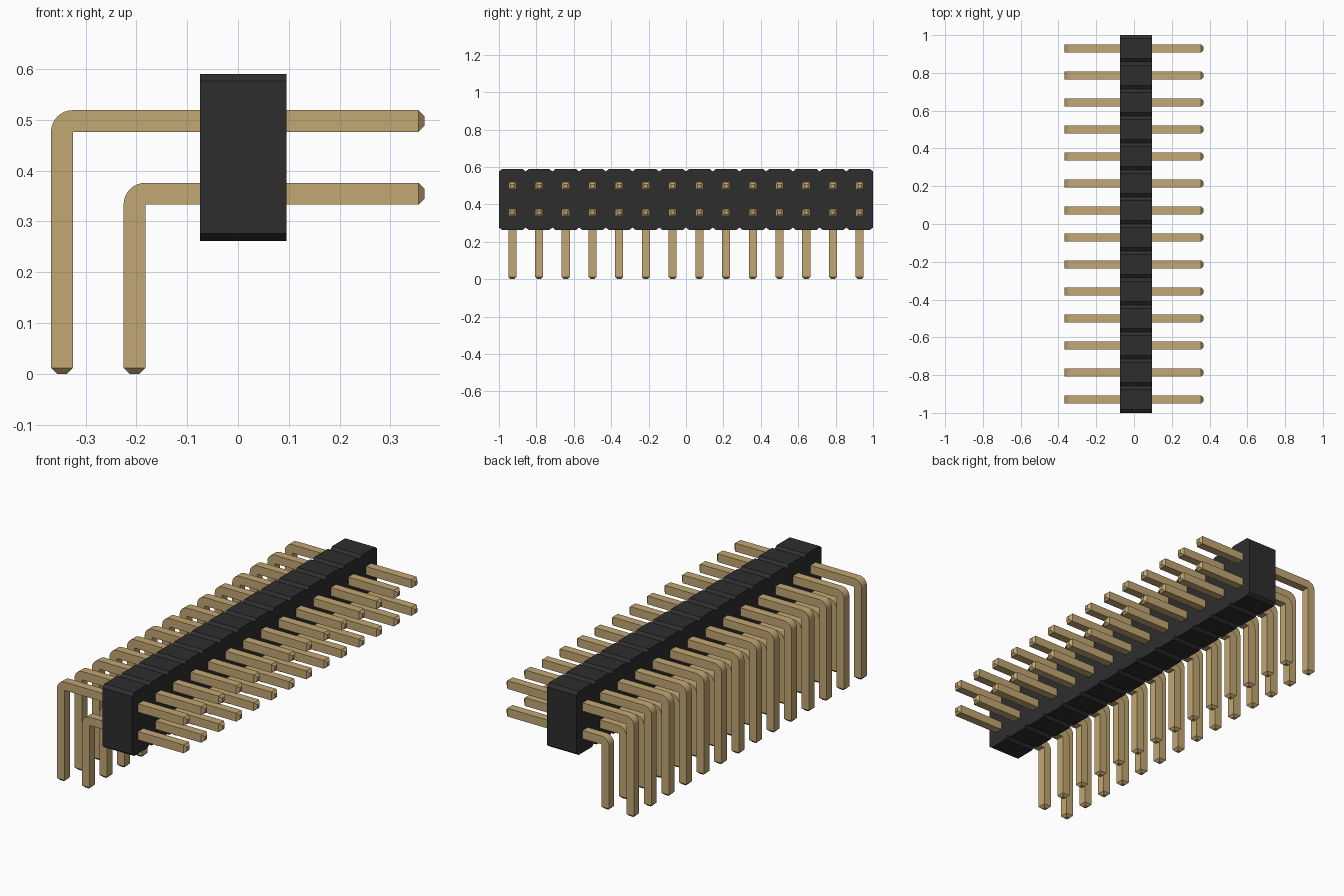
import bpy
import bmesh
from math import sin, cos, pi
from mathutils import Vector

cube = bpy.data.objects.get("Cube")
if cube:
    bpy.data.objects.remove(cube, do_unlink=True)

COUNT = 14
PITCH = 2 / COUNT
THICK = 0.043           # square pin thickness
TIP = 0.012             # tip chamfer
FREE_END = 0.367        # straight end of every pin


def make_material(name, color, roughness):
    mat = bpy.data.materials.new(name)
    mat.use_nodes = True
    mat.diffuse_color = color
    bsdf = mat.node_tree.nodes["Principled BSDF"]
    bsdf.inputs["Base Color"].default_value = color
    bsdf.inputs["Roughness"].default_value = roughness
    return mat


gold = make_material("pin gold", (0.54, 0.385, 0.17, 1), 0.5)
black = make_material("housing black", (0.027, 0.027, 0.027, 1), 0.6)


def extrude_outline(bm, points, depth):
    """Make a solid from a flat outline pushed along depth."""
    face = bm.faces.new([bm.verts.new(p) for p in points])
    result = bmesh.ops.extrude_face_region(bm, geom=[face])
    verts = [v for v in result["geom"] if isinstance(v, bmesh.types.BMVert)]
    bmesh.ops.translate(bm, verts=verts, vec=depth)
    bmesh.ops.recalc_face_normals(bm, faces=bm.faces)


def finish(bm, name, mat):
    mesh = bpy.data.meshes.new(name)
    bm.to_mesh(mesh)
    bm.free()
    mesh.materials.append(mat)
    obj = bpy.data.objects.new(name, mesh)
    bpy.context.collection.objects.link(obj)
    return obj


def taper_end(bm, direction):
    """Add a chamfered tip to the outermost face in a direction."""
    bm.normal_update()
    facing = [f for f in bm.faces if f.normal.dot(direction) > 0.99]
    end = max(facing, key=lambda f: f.calc_center_median().dot(direction))
    tip = bmesh.ops.extrude_discrete_faces(bm, faces=[end])["faces"][0]
    center = tip.calc_center_median()
    scale = 1 - 2 * TIP / THICK
    for v in tip.verts:
        v.co = center + (v.co - center) * scale + direction * TIP


# Housing: one chamfered cell outline per pin column, extruded across x
BOTTOM, TOP = 0.262, 0.590
CUT_Y, CUT_Z = 0.018, 0.014
upper, lower = [], []
for i in range(COUNT):
    y0 = -1 + i * PITCH
    y1 = y0 + PITCH
    for edge, z, inward in ((upper, TOP, -CUT_Z), (lower, BOTTOM, CUT_Z)):
        edge.append((y0, z + inward))
        edge += [(y0 + CUT_Y, z), (y1 - CUT_Y, z)]
for edge, z in ((upper, TOP - CUT_Z), (lower, BOTTOM + CUT_Z)):
    edge.append((1, z))
bm = bmesh.new()
extrude_outline(bm, [(-0.075, y, z) for y, z in upper + lower[::-1]],
                Vector((0.17, 0, 0)))
finish(bm, "housing", black)


# Pins: right-angle bar, rounded outside the bend and sharp inside
def make_pin_row(name, inner_x, inner_z):
    arc = [(inner_x - THICK * sin(a), inner_z + THICK * cos(a))
           for a in (i * pi / 16 for i in range(9))]
    shoulder = FREE_END - TIP
    outline = [(shoulder, inner_z), (shoulder, inner_z + THICK)] + arc
    outline += [(inner_x - THICK, TIP), (inner_x, TIP), (inner_x, inner_z)]
    start = -1 + PITCH / 2 - THICK / 2
    bm = bmesh.new()
    extrude_outline(bm, [(x, start, z) for x, z in outline],
                    Vector((0, THICK, 0)))
    taper_end(bm, Vector((1, 0, 0)))
    taper_end(bm, Vector((0, 0, -1)))
    obj = finish(bm, name, gold)
    array = obj.modifiers.new("columns", 'ARRAY')
    array.count = COUNT
    array.use_relative_offset = False
    array.use_constant_offset = True
    array.constant_offset_displace = (0, PITCH, 0)
    bpy.ops.object.select_all(action='DESELECT')
    obj.select_set(True)
    bpy.context.view_layer.objects.active = obj
    bpy.ops.object.shade_smooth_by_angle(angle=pi / 9)


make_pin_row("upper_pins", -0.325, 0.476)
make_pin_row("lower_pins", -0.325 + PITCH, 0.476 - PITCH)
